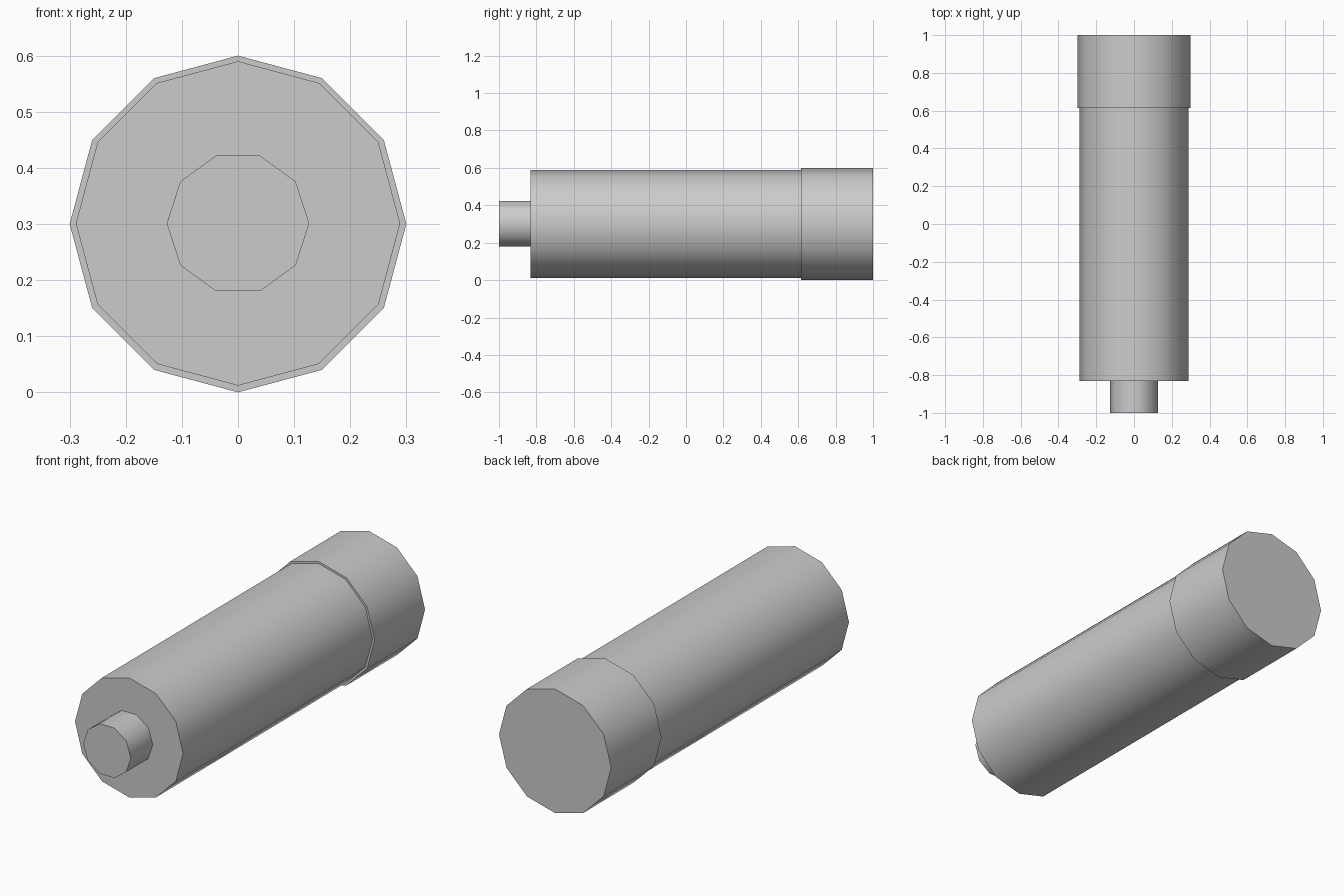
import bpy
from math import pi, radians

if "Cube" in bpy.data.objects:
    bpy.data.objects.remove(bpy.data.objects["Cube"])

def barrel(name, sides, radius, y0, y1, z, turn=0.0):
    """Smooth-sided faceted cylinder lying along y."""
    bpy.ops.mesh.primitive_cylinder_add(
        vertices=sides, radius=radius, depth=y1 - y0,
        location=(0, (y0 + y1) / 2, z), rotation=(pi / 2, turn, 0))
    obj = bpy.context.object
    obj.name = name
    bpy.ops.object.transform_apply(location=False, rotation=True, scale=False)
    bpy.ops.object.shade_smooth_by_angle(angle=radians(45))
    return obj

# Wide collar at the back
barrel("rear_collar", 12, 0.30, 0.615, 1.0, 0.30)
# Long main body
barrel("main_body", 12, 0.289, -0.832, 0.615, 0.301)
# Small front stub, with a flat facet on top
barrel("front_stub", 10, 0.127, -1.0, -0.832, 0.301, pi / 10)
